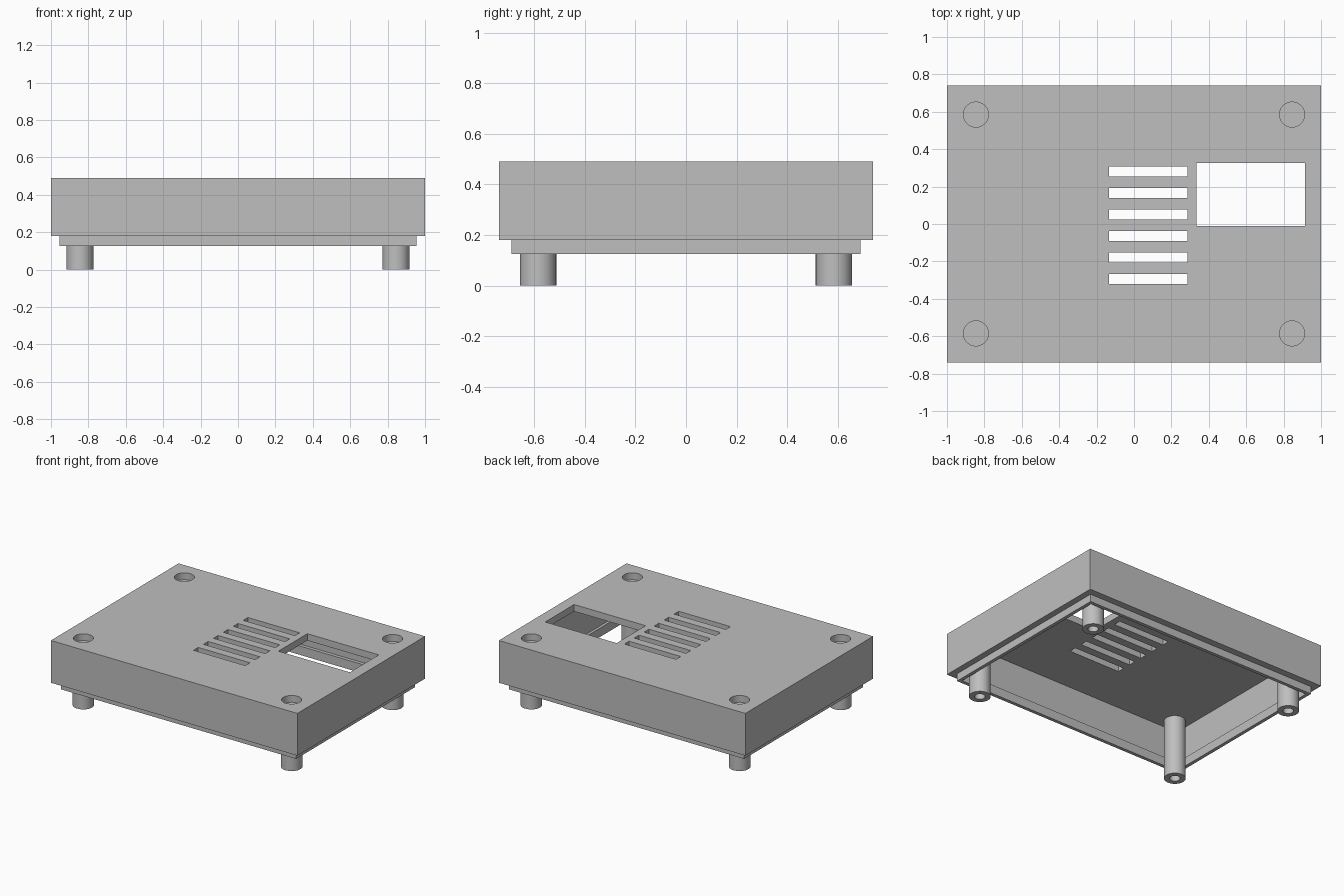
import bpy
from mathutils import Vector

cube = bpy.data.objects.get("Cube")
if cube:
    bpy.data.objects.remove(cube, do_unlink=True)

grey = bpy.data.materials.new("light grey plastic")
grey.use_nodes = True
colour = (0.52, 0.52, 0.52, 1)
grey.diffuse_color = colour
grey.node_tree.nodes["Principled BSDF"].inputs["Base Color"].default_value = colour


def box(name, low, high):
    low, high = Vector(low), Vector(high)
    bpy.ops.mesh.primitive_cube_add(size=1, location=(low + high) / 2)
    ob = bpy.context.object
    ob.name = name
    ob.scale = high - low
    bpy.ops.object.transform_apply(location=True, rotation=False, scale=True)
    ob.data.materials.append(grey)
    return ob


def cylinder(name, x, y, radius, bottom, top):
    bpy.ops.mesh.primitive_cylinder_add(
        vertices=48, radius=radius, depth=top - bottom,
        location=(x, y, (bottom + top) / 2))
    ob = bpy.context.object
    ob.name = name
    ob.data.materials.append(grey)
    return ob


def cut(target, *cutters):
    """Subtract each cutter from the target, then discard it."""
    for cutter in cutters:
        cutter.hide_render = True
        mod = target.modifiers.new("cut", "BOOLEAN")
        mod.operation = "DIFFERENCE"
        mod.solver = "EXACT"
        mod.object = cutter
        bpy.context.view_layer.objects.active = target
        bpy.ops.object.modifier_apply(modifier=mod.name)
        bpy.data.objects.remove(cutter, do_unlink=True)


def smooth(ob):
    bpy.ops.object.select_all(action="DESELECT")
    ob.select_set(True)
    bpy.context.view_layer.objects.active = ob
    bpy.ops.object.shade_smooth_by_angle()


TOP, CEILING, RIM = 0.49, 0.44, 0.18
corners = [("front_right", 0.845, -0.585), ("front_left", -0.845, -0.585),
           ("back_right", 0.845, 0.585), ("back_left", -0.845, 0.585)]
# Sides are named from the model's own point of view
corners = [(n.replace("right", "L").replace("left", "right").replace("L", "left"), x, y)
           for n, x, y in corners]

# Hollow cover, open underneath
cover = box("cover", (-1, -0.74, RIM), (1, 0.74, TOP))
cut(cover, box("cavity", (-0.95, -0.69, 0), (0.95, 0.69, CEILING)))

# Display window and row of vent slots through the top
cut(cover, box("window_cutter", (0.335, -0.01, 0.4), (0.915, 0.325, 0.6)))
for i in range(6):
    y = 0.28 - i * 0.115
    cut(cover, box("slot_cutter", (-0.135, y - 0.027, 0.4), (0.285, y + 0.027, 0.6)))

# Screw recesses over the posts
for name, x, y in corners:
    cut(cover, cylinder("recess_cutter", x, y, 0.067, 0.4, 0.6))
smooth(cover)

# Thin locating lip around the open underside
lip = box("locating_lip", (-0.955, -0.69, 0.125), (0.955, 0.69, 0.19))
cut(lip, box("lip_cutter", (-0.93, -0.665, 0), (0.93, 0.665, 0.4)))

# Corner posts with a blind screw hole from below
for name, x, y in corners:
    post = cylinder(name + "_post", x, y, 0.072, 0, CEILING)
    cut(post, cylinder("pilot_cutter", x, y, 0.035, -0.1, 0.3))
    smooth(post)
